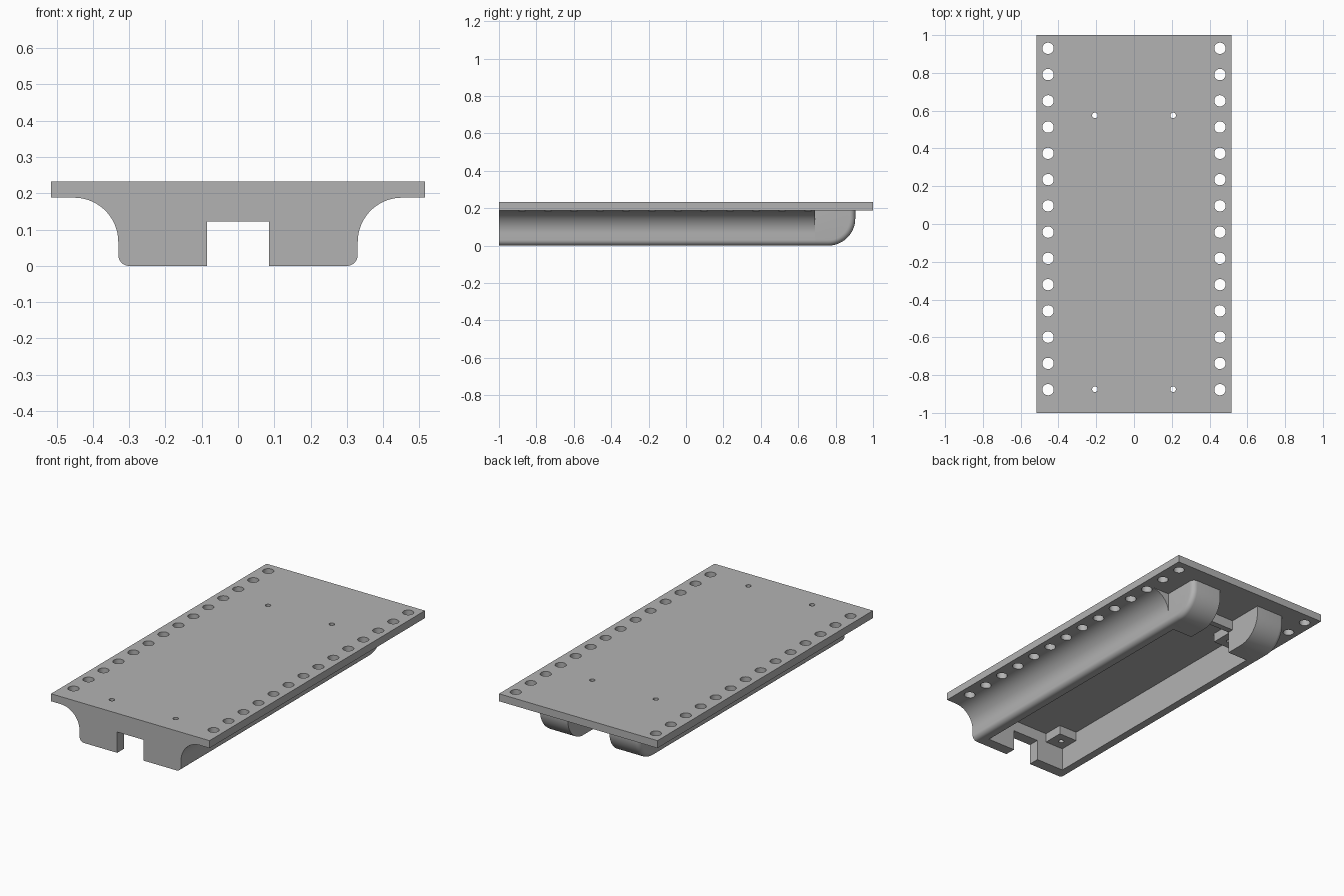
import bpy, bmesh
from math import sin, cos, pi
from mathutils import Matrix, Vector

old = bpy.data.objects.get("Cube")
if old:
    bpy.data.objects.remove(old, do_unlink=True)

grey = bpy.data.materials.new("matte_grey")
grey.use_nodes = True
grey.diffuse_color = (0.45, 0.45, 0.45, 1)
grey.node_tree.nodes["Principled BSDF"].inputs["Base Color"].default_value = (0.45, 0.45, 0.45, 1)

PLATE_Z, TOP_Z = 0.188, 0.232
BODY_X, BODY_END = 0.33, 0.69
HOLE_Y = (-0.875, 0.575)


def make(name, bm):
    bmesh.ops.recalc_face_normals(bm, faces=bm.faces)
    mesh = bpy.data.meshes.new(name)
    bm.to_mesh(mesh)
    bm.free()
    obj = bpy.data.objects.new(name, mesh)
    bpy.context.collection.objects.link(obj)
    mesh.materials.append(grey)
    return obj


def add_box(bm, x, y, z):
    size = Vector((x[1] - x[0], y[1] - y[0], z[1] - z[0]))
    mid = Vector((sum(x), sum(y), sum(z))) / 2
    bmesh.ops.create_cube(bm, size=1, matrix=Matrix.Translation(mid) @ Matrix.Diagonal(size).to_4x4())


def add_cylinder(bm, x, y, radius, segments):
    bmesh.ops.create_cone(bm, cap_ends=True, segments=segments, radius1=radius, radius2=radius,
                          depth=0.6, matrix=Matrix.Translation((x, y, 0.2)))


def arc(cx, cz, r, a0, a1, n):
    return [(cx + r * cos(a0 + (a1 - a0) * i / n), cz + r * sin(a0 + (a1 - a0) * i / n))
            for i in range(n + 1)]


def prism(points, offset):
    bm = bmesh.new()
    face = bm.faces.new([bm.verts.new(p) for p in points])
    new = bmesh.ops.extrude_face_region(bm, geom=[face], use_keep_orig=True)["geom"]
    bmesh.ops.translate(bm, vec=offset, verts=[v for v in new if isinstance(v, bmesh.types.BMVert)])
    return bm


def select_only(obj):
    bpy.ops.object.select_all(action='DESELECT')
    obj.select_set(True)
    bpy.context.view_layer.objects.active = obj


def cut(obj, cutter):
    select_only(obj)
    mod = obj.modifiers.new("cut", 'BOOLEAN')
    mod.operation = 'DIFFERENCE'
    mod.solver = 'EXACT'
    mod.object = cutter
    bpy.ops.object.modifier_apply(modifier=mod.name)


def smooth(obj):
    select_only(obj)
    bpy.ops.object.shade_smooth_by_angle(angle=0.5)


# Hole cutter: two rows of edge holes and four screw holes
bm = bmesh.new()
for side in (-1, 1):
    for i in range(14):
        add_cylinder(bm, side * 0.455, 0.93 - 0.139 * i, 0.03, 32)
    for y in HOLE_Y:
        add_cylinder(bm, side * 0.207, y, 0.015, 20)
holes = make("hole_cutter", bm)

# Pocket and end openings
cutters = [holes]
for name, x, y, z in (("pocket_cutter", 0.265, (-0.935, 0.655), 0.3),
                      ("front_notch_cutter", 0.085, (-1.1, -0.9), 0.122),
                      ("back_notch_cutter", 0.135, (0.6, 0.8), 0.13)):
    bm = bmesh.new()
    add_box(bm, (-x, x), y, (-0.1, z))
    cutters.append(make(name, bm))

# Top plate
bm = bmesh.new()
add_box(bm, (-0.515, 0.515), (-1, 1), (PLATE_Z, TOP_Z))
plate = make("top_plate", bm)
cut(plate, holes)
smooth(plate)

# Long body with flared sides
half = arc(BODY_X - 0.03, 0.03, 0.03, -pi / 2, 0, 8)
half += arc(BODY_X + 0.122, PLATE_Z - 0.122, 0.122, pi, pi / 2, 24)
outline = half + [(-x, z) for x, z in reversed(half)]
body = make("body", prism([(x, -1, z) for x, z in outline], (0, BODY_END + 1, 0)))
for c in cutters:
    cut(body, c)
smooth(body)

# Rounded back feet, outer edge softened
for name, side in (("left_back_foot", 1), ("right_back_foot", -1)):
    r, back = 0.145, 0.905
    pts = [(BODY_END, PLATE_Z), (BODY_END, 0)] + arc(back - r, r, r, -pi / 2, 0, 24) + [(back, PLATE_Z)]
    bm = prism([(side * 0.135, y, z) for y, z in pts], (side * (BODY_X - 0.135), 0, 0))
    rim = [e for e in bm.edges
           if all(abs(v.co.x) > BODY_X - 0.001 for v in e.verts)
           and not all(v.co.z > PLATE_Z - 0.001 for v in e.verts)
           and not all(v.co.y < BODY_END + 0.001 for v in e.verts)]
    bmesh.ops.bevel(bm, geom=rim, offset=0.03, segments=6, profile=0.5, affect='EDGES')
    smooth(make(name, bm))

# Screw bosses in the pocket corners
for xn, side in (("left", 1), ("right", -1)):
    for yn, y in zip(("front", "back"), HOLE_Y):
        bm = bmesh.new()
        xs = sorted((side * 0.147, side * 0.265))
        add_box(bm, xs, (y - 0.06, y + 0.06), (0.135, PLATE_Z))
        boss = make(f"{xn}_{yn}_boss", bm)
        cut(boss, holes)
        smooth(boss)

for c in cutters:
    bpy.data.objects.remove(c, do_unlink=True)
